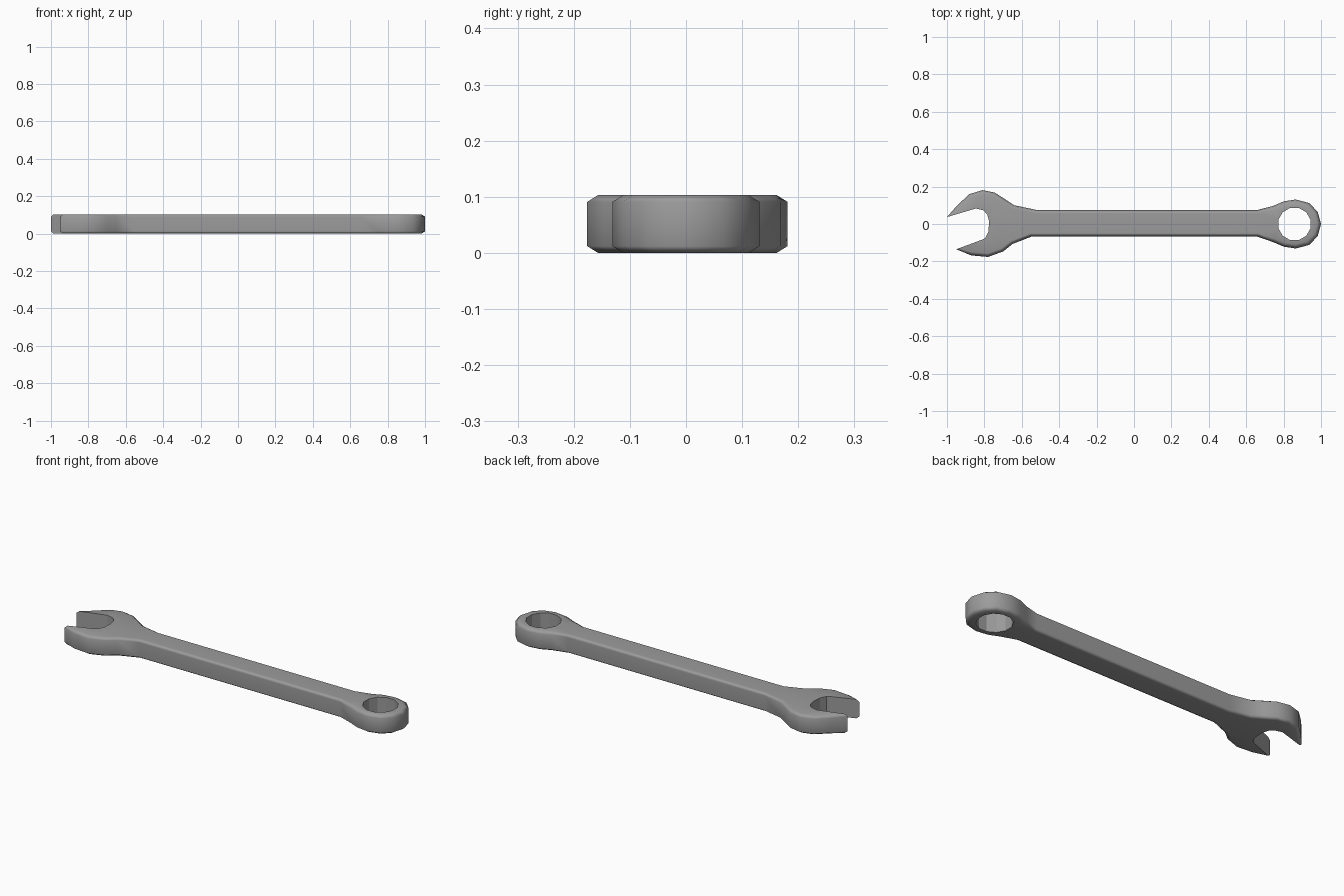
import bpy, bmesh, math
from mathutils import Vector

if "Cube" in bpy.data.objects:
    bpy.data.objects.remove(bpy.data.objects["Cube"])

H, CH_Z, CH_XY = 0.103, 0.012, 0.019      # thickness and edge chamfer

# Outer silhouette: upper jaw tip -> shank -> ring -> shank -> lower jaw tip
ring_half = [(0.66, .075), (.745, .097), (.80, .121), (.865, .131), (.937, .112), (.982, .065)]
outer = [(-1, .037), (-.945, .10), (-.88, .16), (-.81, .181), (-.745, .168),
         (-.69, .133), (-.64, .10), (-.525, .076)]
outer += ring_half + [(1, 0)] + [(x, -y) for x, y in reversed(ring_half)]
outer[-1] = (.66, -.068)
outer += [(-.55, -.068), (-.65, -.107), (-.70, -.147), (-.78, -.176), (-.87, -.168), (-.95, -.135)]
# Jaw opening, lower to upper
jaw = [(-.81, -.083), (-.795, -.075), (-.778, -.04), (-.775, .015),
       (-.785, .052), (-.805, .073), (-.845, .083)]


def inset(points, d):
    """Offset the open silhouette inwards; the tips slide along the jaw flats."""
    pts = [Vector(p) for p in points]
    res = []
    for i, p in enumerate(pts):
        if i in (0, len(pts) - 1):
            target = Vector(jaw[-1] if i == 0 else jaw[0])
            res.append(p + (target - p).normalized() * d * 0.8)
            continue
        a, b = (p - pts[i - 1]).normalized(), (pts[i + 1] - p).normalized()
        n = Vector((a.y + b.y, -a.x - b.x)).normalized()
        res.append(p + n * d / max(0.5, n.dot(Vector((a.y, -a.x)))))
    return res


def circle(r):
    return [(0.858 + r * math.cos(math.tau * (i + .5) / 12),
             r * math.sin(math.tau * (i + .5) / 12)) for i in range(12)]


bm = bmesh.new()


def stack(layers, sharp):
    """Skin horizontal loops; sharp(i) says which side faces stay flat."""
    loops = [[bm.verts.new((p[0], p[1], z)) for p in pts] for pts, z in layers]
    n = len(loops[0])
    for lo, hi in zip(loops, loops[1:]):
        for i in range(n):
            j = (i + 1) % n
            f = bm.faces.new((lo[i], lo[j], hi[j], hi[i]))
            f.smooth = not sharp(i)
    return loops[0], loops[-1]


# Body sides with chamfered rim, and the ring hole
small = list(inset(outer, CH_XY)) + jaw
full = outer + jaw
body = stack([(small, 0), (full, CH_Z), (full, H - CH_Z), (small, H)],
             lambda i: i >= len(outer) - 1)
hole = stack([(circle(.089), 0), (circle(.089), H)], lambda i: True)

# Flat top and bottom with the hole left open
for k in (0, 1):
    edges = [bm.edges.get((lp[i], lp[(i + 1) % len(lp)]))
             for lp in (body[k], hole[k]) for i in range(len(lp))]
    made = bmesh.ops.triangle_fill(bm, use_beauty=True, edges=edges)
    for g in made["geom"]:
        if isinstance(g, bmesh.types.BMFace):
            g.smooth = True
bmesh.ops.recalc_face_normals(bm, faces=bm.faces)
for e in bm.edges:
    if any(not f.smooth for f in e.link_faces):
        e.smooth = False

mesh = bpy.data.meshes.new("wrench")
bm.to_mesh(mesh)
bm.free()
steel = bpy.data.materials.new("steel grey")
steel.diffuse_color = (0.33, 0.33, 0.33, 1)
steel.use_nodes = True
steel.node_tree.nodes["Principled BSDF"].inputs["Base Color"].default_value = steel.diffuse_color
mesh.materials.append(steel)
wrench = bpy.data.objects.new("wrench", mesh)
bpy.context.collection.objects.link(wrench)

# Keep the big faces evenly shaded while the rim blends smoothly
wn = wrench.modifiers.new("even_normals", 'WEIGHTED_NORMAL')
wn.keep_sharp = True
wn.weight = 60
